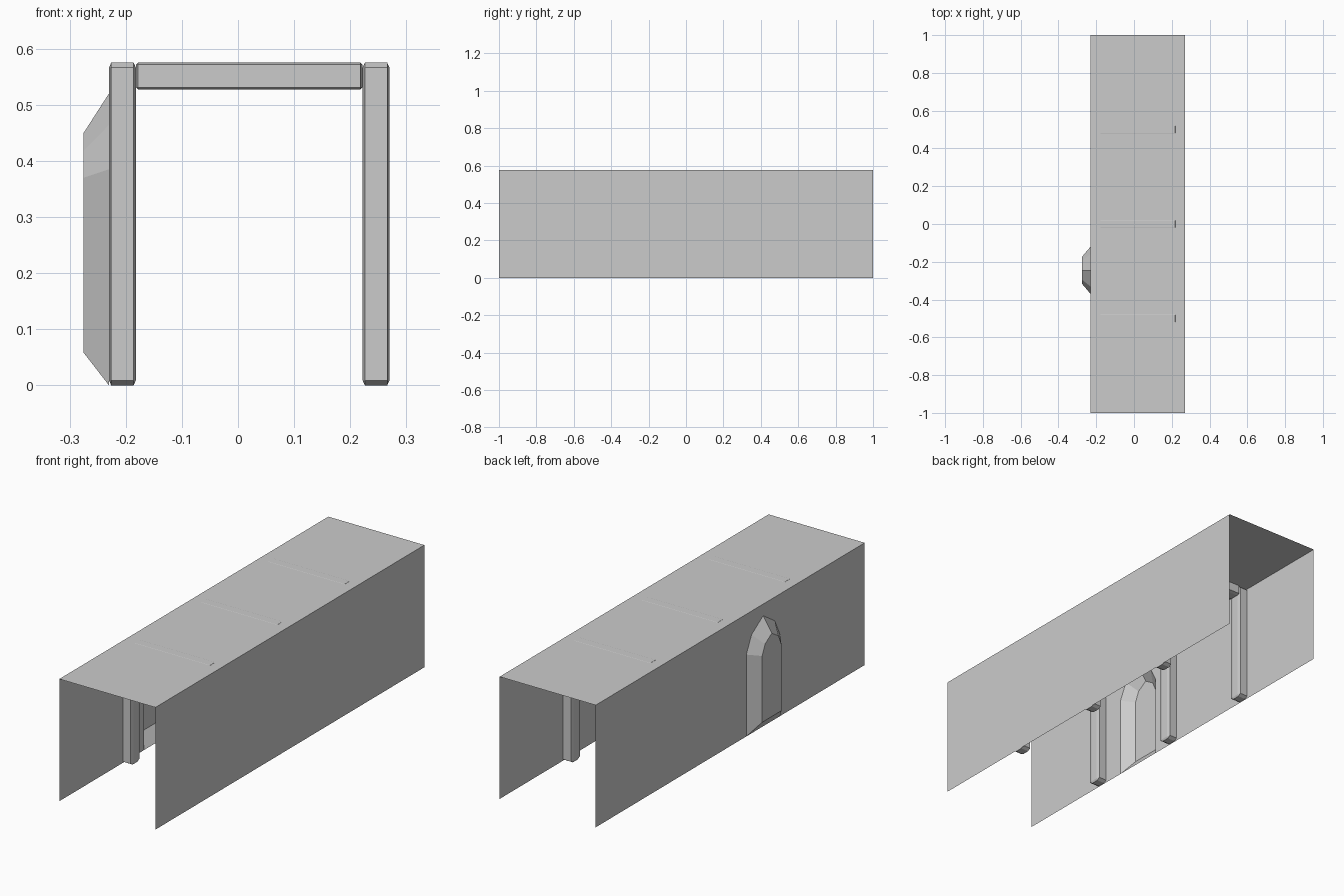
import bpy, bmesh

if "Cube" in bpy.data.objects:
    bpy.data.objects.remove(bpy.data.objects["Cube"])

LEFT, RIGHT, TOP = -0.23, 0.27, 0.575
NICHE_Y = -0.245

grey = bpy.data.materials.new("stone_grey")
grey.diffuse_color = (0.6, 0.6, 0.6, 1)
grey.use_nodes = True
grey.node_tree.nodes["Principled BSDF"].inputs["Base Color"].default_value = grey.diffuse_color


def make(name, verts, faces):
    mesh = bpy.data.meshes.new(name)
    mesh.from_pydata(verts, [], faces)
    mesh.materials.append(grey)
    ob = bpy.data.objects.new(name, mesh)
    bpy.context.collection.objects.link(ob)
    return ob


def chamfered_bar(name, lo, hi, cut):
    """Box whose chamfer differs per axis."""
    bm = bmesh.new()
    bmesh.ops.create_cube(bm, size=2)
    b = 0.2
    bmesh.ops.bevel(bm, geom=bm.edges[:], offset=b, segments=1, affect='EDGES')
    for v in bm.verts:
        for i in range(3):
            c, h = (lo[i] + hi[i]) / 2, (hi[i] - lo[i]) / 2
            s = 1 if v.co[i] > 0 else -1
            v.co[i] = c + s * (h if abs(v.co[i]) > 0.95 else h - cut[i])
    ob = make(name, [], [])
    bm.to_mesh(ob.data)
    bm.free()


def arch(x, half, z0, shoulder, kink_half, kink, apex):
    """Pointed arch outline around the niche centre."""
    pts = [(-half, z0), (-half, shoulder), (-kink_half, kink), (0, apex),
           (kink_half, kink), (half, shoulder), (half, z0)]
    return [(x, NICHE_Y + y, z) for y, z in pts]


# Roof and right wall: single sheets
make("roof", [(LEFT, -1, TOP), (RIGHT, -1, TOP), (RIGHT, 1, TOP), (LEFT, 1, TOP)], [(0, 1, 2, 3)])
make("right_wall", [(RIGHT, -1, 0), (RIGHT, 1, 0), (RIGHT, 1, TOP), (RIGHT, -1, TOP)], [(0, 1, 2, 3)])

# Left wall: two halves around the arched opening
outer = arch(LEFT, 0.125, 0, 0.385, 0.086, 0.464, 0.52)
make("left_wall",
     outer + [(LEFT, -1, 0), (LEFT, -1, TOP), (LEFT, NICHE_Y, TOP), (LEFT, 1, TOP), (LEFT, 1, 0)],
     [(0, 1, 2, 3, 9, 8, 7), (3, 4, 5, 6, 11, 10, 9)])

# Niche: sloped rim and recessed back panel
back = arch(-0.275, 0.072, 0.058, 0.37, 0.05, 0.418, 0.45)
make("niche", outer + back,
     [(i, (i + 1) % 7, (i + 1) % 7 + 7, i + 7) for i in range(7)] + [tuple(range(7, 14))])

# Three frames of posts and a crossbeam
for n, y in enumerate((-0.5, 0, 0.5), 1):
    y0, y1 = y - 0.033, y + 0.033
    for side, x in (("left", LEFT), ("right", RIGHT - 0.048)):
        chamfered_bar(f"{side}_post_{n}", (x, y0, 0), (x + 0.048, y1, TOP), (0.004, 0.015, 0.009))
    chamfered_bar(f"crossbeam_{n}", (LEFT + 0.048, y0, TOP - 0.048),
                  (RIGHT - 0.048, y1, TOP + 0.0005), (0.004, 0.015, 0.004))
